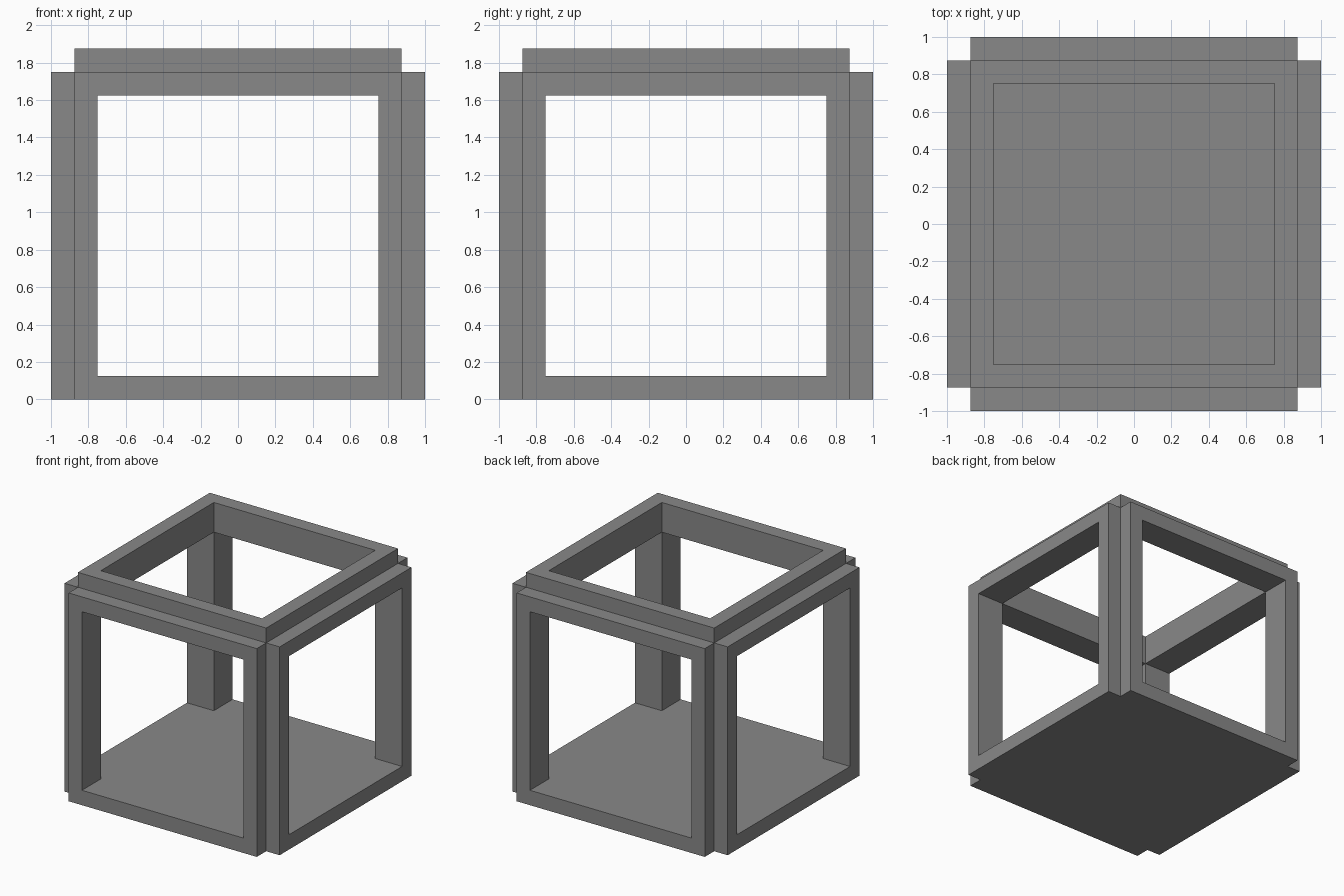
import bpy, bmesh
from mathutils import Vector

if "Cube" in bpy.data.objects:
    bpy.data.objects.remove(bpy.data.objects["Cube"])

grey = bpy.data.materials.new("mid grey")
grey.diffuse_color = (0.25, 0.25, 0.25, 1)
grey.use_nodes = True
grey.node_tree.nodes["Principled BSDF"].inputs["Base Color"].default_value = grey.diffuse_color


def box(name, hx, hy, z0, z1):
    """Box centred on x and y with half sizes hx, hy, from z0 to z1."""
    bm = bmesh.new()
    bmesh.ops.create_cube(bm, size=2)
    for v in bm.verts:
        v.co = Vector((v.co.x * hx, v.co.y * hy, z1 if v.co.z > 0 else z0))
    mesh = bpy.data.meshes.new(name)
    bm.to_mesh(mesh)
    bm.free()
    mesh.materials.append(grey)
    obj = bpy.data.objects.new(name, mesh)
    bpy.context.collection.objects.link(obj)
    return obj


OUT, STEP, IN = 1.0, 0.875, 0.75

# Core block whose top stands proud as the upper rim
frame = box("cube_frame", STEP, STEP, 0, 1.875)

# Raised side panels, then the open interior and the windows
steps = [
    ("UNION", box("side_panels", OUT, STEP, 0, 1.75)),
    ("UNION", box("front_back_panels", STEP, OUT, 0, 1.75)),
    ("DIFFERENCE", box("top_opening", IN, IN, 0.125, 2.5)),
    ("DIFFERENCE", box("side_windows", 1.5, IN, 0.125, 1.625)),
    ("DIFFERENCE", box("front_back_windows", IN, 1.5, 0.125, 1.625)),
]
for operation, helper in steps:
    helper.hide_render = True
    mod = frame.modifiers.new(helper.name, "BOOLEAN")
    mod.operation = operation
    mod.solver = "EXACT"
    mod.object = helper

# Bake the result and remove the helpers
bpy.context.view_layer.update()
evaluated = frame.evaluated_get(bpy.context.evaluated_depsgraph_get())
result = bpy.data.meshes.new_from_object(evaluated)
frame.modifiers.clear()
frame.data = result
for _, helper in steps:
    bpy.data.objects.remove(helper)

# One clean grey material, flat faces
result.materials.clear()
result.materials.append(grey)
for p in result.polygons:
    p.material_index = 0
    p.use_smooth = False
